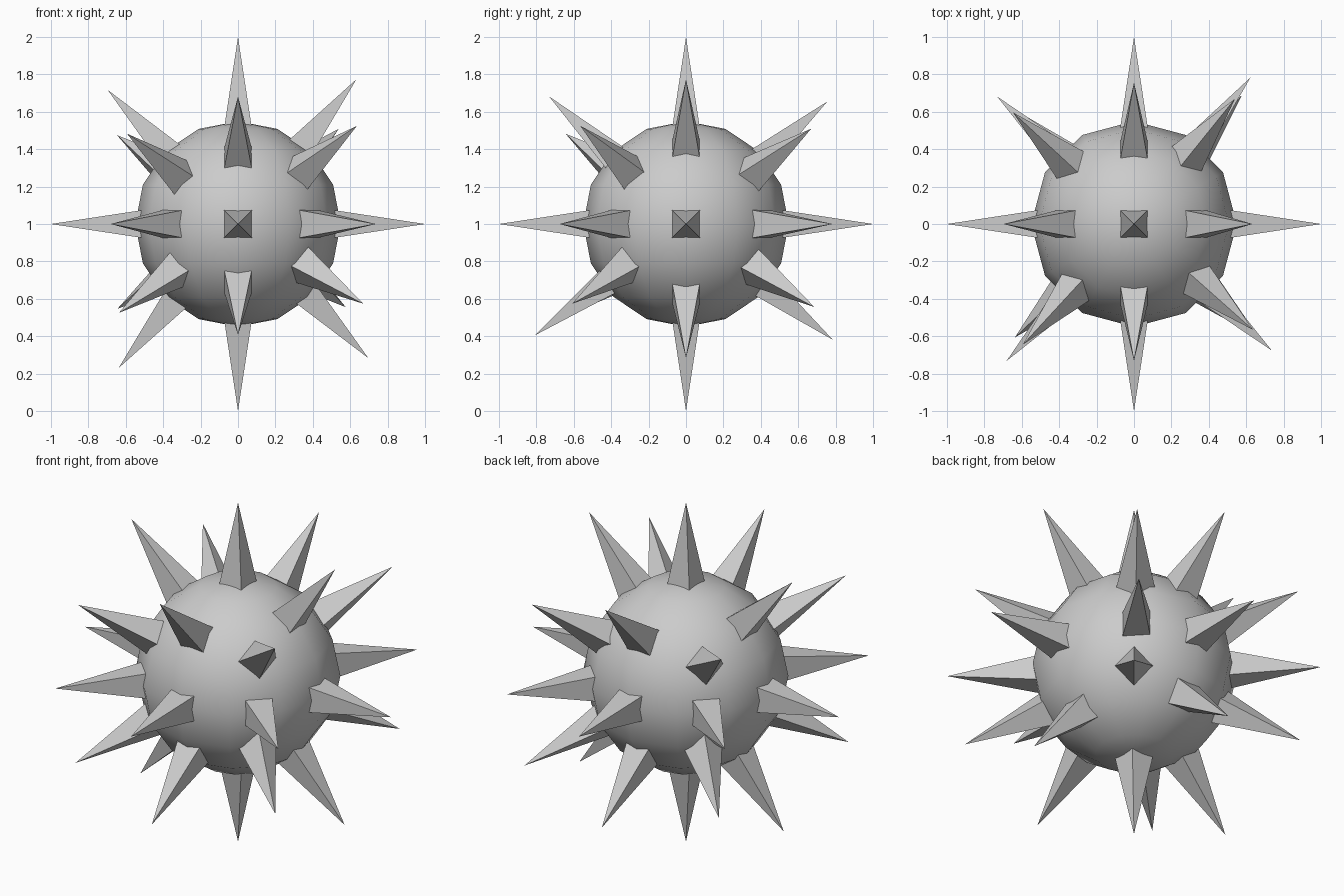
import bpy, bmesh, math
from mathutils import Vector, Matrix

if "Cube" in bpy.data.objects:
    bpy.data.objects.remove(bpy.data.objects["Cube"])

CENTRE = Vector((0, 0, 1))

# Ball body
bpy.ops.mesh.primitive_uv_sphere_add(segments=12, ring_count=8, radius=0.55, location=CENTRE)
ball = bpy.context.object
ball.name = "ball"
bpy.ops.object.shade_smooth()

# Spike directions: main axes, diagonals in each plane, then corners
axes = [(1, 0, 0), (-1, 0, 0), (0, 1, 0), (0, -1, 0), (0, 0, 1), (0, 0, -1)]
diagonals = [(-.69, 0, .71), (.63, 0, .77), (.69, 0, -.71), (-.63, 0, -.76),
             (0, -.73, .68), (0, .75, .65), (0, .78, -.615), (0, -.8, -.59),
             (-.73, .68, 0), (.62, .78, 0), (.73, -.67, 0), (-.67, -.72, 0)]
corners = [(-.59, -.64, .48), (.63, -.56, .52), (-.64, .59, .47), (.54, .67, .51),
           (.66, -.6, -.42), (.57, .68, -.44), (-.63, -.6, -.47), (-.64, .61, -.45)]


def add_spike(bm, direction, roll=0.0, base=0.4, slope=0.152):
    """Four-sided pyramid pointing outward, its base sunk into the ball."""
    d = Vector(direction).normalized()
    side = Vector((1, 0, 0)) if abs(d.z) > 0.99 else Vector((0, 0, 1)).cross(d).normalized()
    up = d.cross(side)
    frame = Matrix((side, up, d)).transposed().to_4x4()
    half = (1 - base) * slope
    place = (Matrix.Translation(CENTRE + d * (1 + base) / 2) @ frame
             @ Matrix.Rotation(roll + math.pi / 4, 4, 'Z'))
    bmesh.ops.create_cone(bm, cap_ends=True, segments=4, radius1=half * math.sqrt(2),
                          radius2=0, depth=1 - base, matrix=place)


# Spikes
bm = bmesh.new()
for d in axes + diagonals:
    add_spike(bm, d)
for d in corners:
    add_spike(bm, d, roll=math.pi / 4)
bmesh.ops.remove_doubles(bm, verts=bm.verts, dist=1e-5)
# Keep the square section aligned to the frame whatever the cone's start angle
mesh = bpy.data.meshes.new("spikes")
bm.to_mesh(mesh)
bm.free()
bpy.context.collection.objects.link(bpy.data.objects.new("spikes", mesh))
